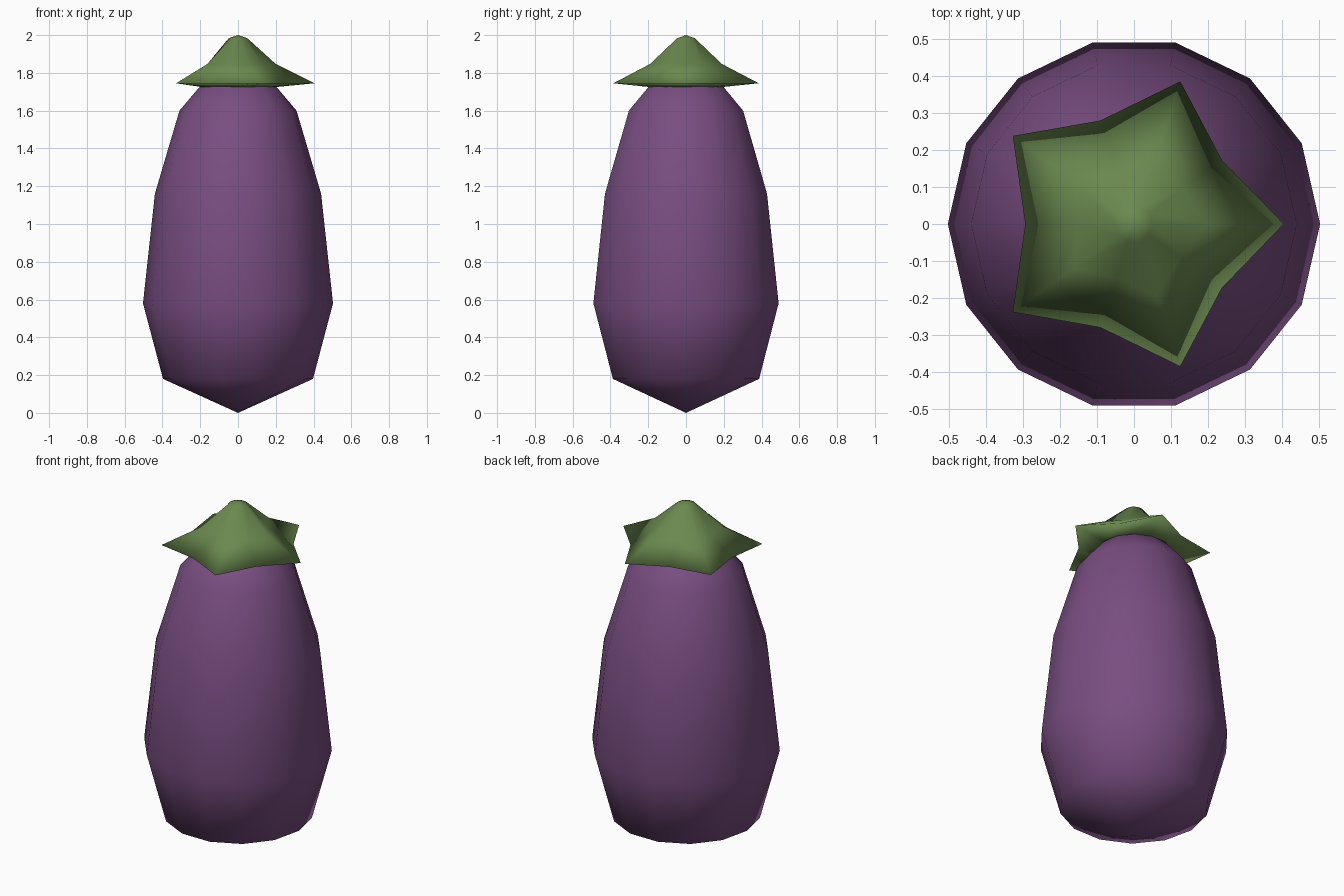
import bpy
import bmesh
from math import cos, sin, tau

cube = bpy.data.objects.get("Cube")
if cube:
    bpy.data.objects.remove(cube, do_unlink=True)


def make_material(name, color):
    mat = bpy.data.materials.new(name)
    mat.use_nodes = True
    mat.diffuse_color = color
    mat.node_tree.nodes["Principled BSDF"].inputs["Base Color"].default_value = color
    return mat


def lathe(name, sides, rings, bottom, top, mat):
    """Closed smooth shell; each ring is (even radius, odd radius, height), bottom to top."""
    bm = bmesh.new()
    loops = []
    for even, odd, z in rings:
        loop = []
        for i in range(sides):
            r = odd if i % 2 else even
            a = tau * i / sides
            loop.append(bm.verts.new((r * cos(a), r * sin(a), z)))
        loops.append(loop)
    low = bm.verts.new((0, 0, bottom))
    high = bm.verts.new((0, 0, top))
    for i in range(sides):
        j = (i + 1) % sides
        bm.faces.new((low, loops[0][j], loops[0][i]))
        bm.faces.new((high, loops[-1][i], loops[-1][j]))
        for a, b in zip(loops, loops[1:]):
            bm.faces.new((a[i], a[j], b[j], b[i]))
    bmesh.ops.recalc_face_normals(bm, faces=bm.faces)
    for face in bm.faces:
        face.smooth = True
    mesh = bpy.data.meshes.new(name)
    bm.to_mesh(mesh)
    bm.free()
    mesh.materials.append(mat)
    obj = bpy.data.objects.new(name, mesh)
    bpy.context.collection.objects.link(obj)
    return obj


purple = make_material("purple skin", (0.19, 0.075, 0.22, 1))
green = make_material("leaf green", (0.145, 0.25, 0.078, 1))

# Plump body, pointed underneath and tapering to the neck
profile = [(0.397, 0.18), (0.503, 0.58), (0.44, 1.16), (0.31, 1.6), (0.2, 1.73)]
lathe("eggplant_body", 14, [(r, r, z) for r, z in profile], 0.0, 1.8, purple)

# Five-pointed leafy cap: underside ring, star rim, shoulder, rounded tip
cap_rings = [(0.2, 0.19, 1.725), (0.405, 0.294, 1.745),
             (0.2, 0.155, 1.847), (0.05, 0.05, 1.983)]
lathe("leaf_cap", 10, cap_rings, 1.725, 2.0, green)
